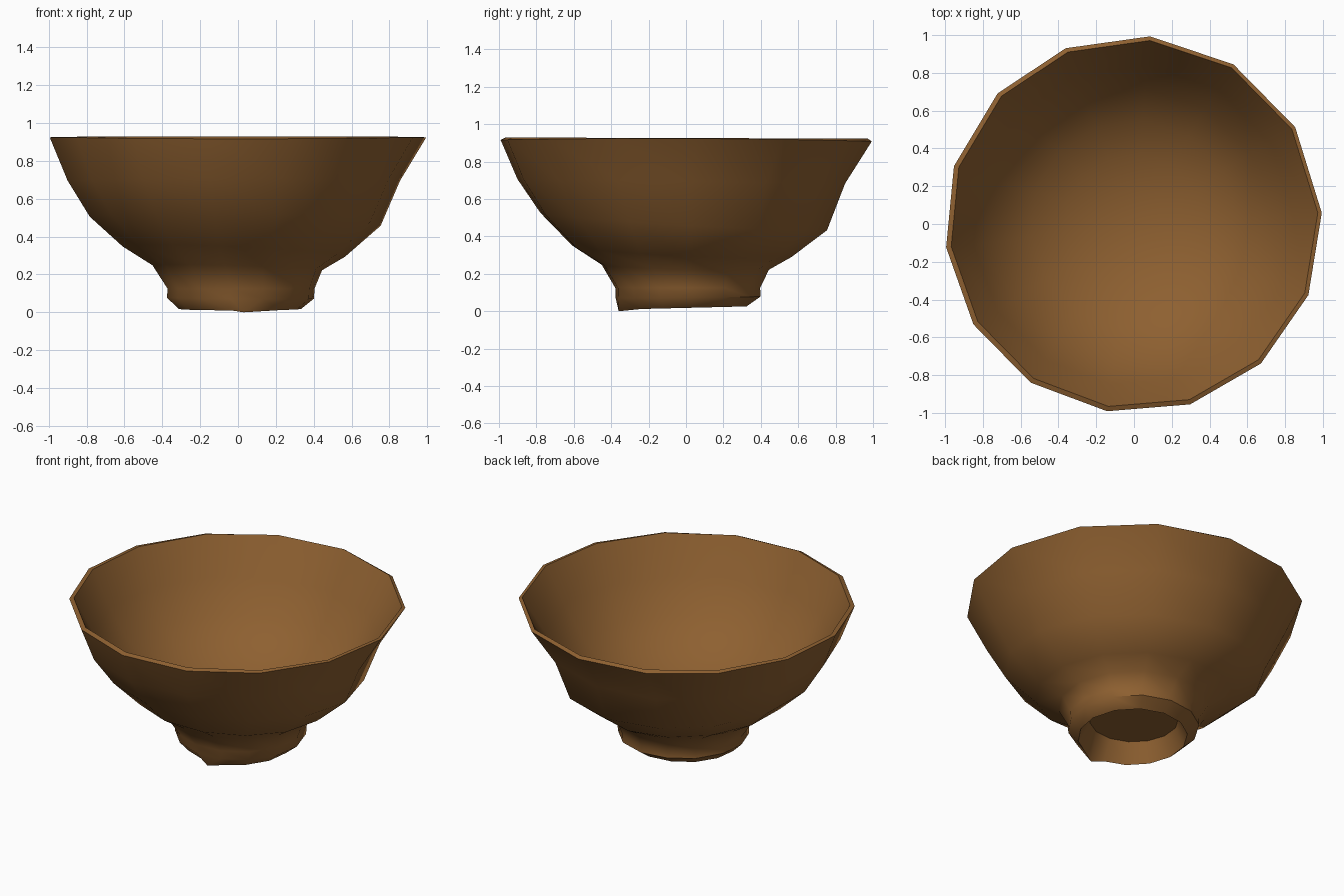
import bpy, bmesh, math

if "Cube" in bpy.data.objects:
    bpy.data.objects.remove(bpy.data.objects["Cube"])

# hand-shaped, slightly uneven corner directions (14 sides)
ANGLES = [3.5, 31, 58, 85, 111, 136, 162, 187, 212, 237, 262, 287.5, 312.5, 338]

wood = bpy.data.materials.new("brown_wood")
wood.diffuse_color = (0.27, 0.117, 0.030, 1)
wood.use_nodes = True
wood.node_tree.nodes["Principled BSDF"].inputs["Base Color"].default_value = wood.diffuse_color

# rings: centre x, centre y, radius, height, tilt along x, tilt along y
OUTER = [
    (-0.025, -0.028, 0.882, 0.695, 0.0, -0.012),
    (-0.017, -0.015, 0.772, 0.480, -0.020, -0.045),
    (-0.024, -0.024, 0.590, 0.320, -0.025, -0.028),
    (-0.005, -0.005, 0.450, 0.235, -0.012, -0.012),
    (0.015, 0.008, 0.390, 0.125, 0.0, 0.0),
    (0.012, 0.010, 0.390, 0.075, -0.003, 0.004),
    (0.010, 0.000, 0.325, 0.018, 0.0, 0.008),
    (0.000, 0.000, 0.265, 0.140, 0.0, 0.0),
]
INNER = [
    (0.0, 0.0, 0.975, 0.926, 0.0, -0.003),
    (-0.005, -0.008, 0.850, 0.700, 0.0, 0.0),
    (-0.005, -0.005, 0.725, 0.505, 0.0, 0.0),
    (0.0, 0.0, 0.550, 0.360, 0.0, 0.0),
    (0.0, 0.0, 0.370, 0.275, 0.0, 0.0),
    (0.0, 0.0, 0.190, 0.230, 0.0, 0.0),
]

bm = bmesh.new()


def ring(cx, cy, r, z, tx, ty):
    vs = []
    for a in ANGLES:
        c, s = math.cos(math.radians(a)), math.sin(math.radians(a))
        vs.append(bm.verts.new((cx + r * c, cy + r * s, z + tx * c + ty * s)))
    return vs


def bridge(a, b):
    n = len(a)
    for i in range(n):
        j = (i + 1) % n
        bm.faces.new((a[i], a[j], b[j], b[i]))


# wavy outer rim shared by the outer wall and the bevelled lip
rim = ring(-0.003, -0.002, 0.999, 0.918, 0, -0.004)
for v in rim:
    v.co.z += 0.006 * (v.co.x ** 2 - v.co.y ** 2)

# outer wall, foot and hollow under the foot
prev = rim
for k, spec in enumerate(OUTER):
    cur = ring(*spec)
    if k == 6:  # one corner of the foot droops outward
        cur[11].co = (0.03, -0.36, 0.0)
    bridge(prev, cur)
    prev = cur
bm.faces.new(prev)

# lip and inside of the bowl
prev = rim
for spec in INNER:
    cur = ring(*spec)
    bridge(prev, cur)
    prev = cur
centre = bm.verts.new((0, 0, 0.215))
for i in range(len(prev)):
    bm.faces.new((prev[i], prev[(i + 1) % len(prev)], centre))

bmesh.ops.recalc_face_normals(bm, faces=bm.faces)
mesh = bpy.data.meshes.new("bowl")
bm.to_mesh(mesh)
bm.free()
mesh.materials.append(wood)
bowl = bpy.data.objects.new("bowl", mesh)
bpy.context.collection.objects.link(bowl)
bpy.context.view_layer.objects.active = bowl
bowl.select_set(True)
bpy.ops.object.shade_smooth_by_angle(angle=math.radians(50))
